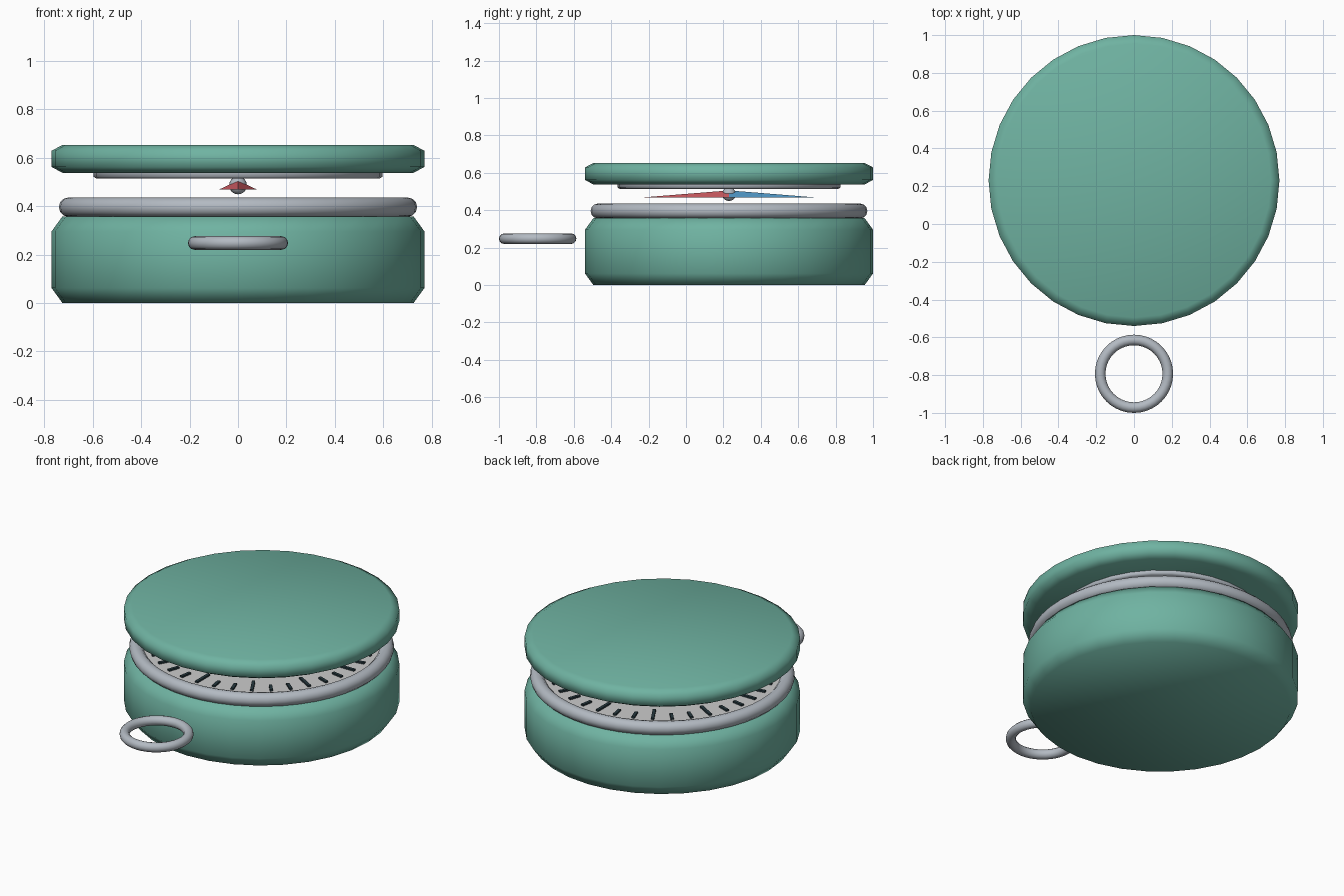
import bpy, bmesh
from math import sin, cos, pi, radians

if "Cube" in bpy.data.objects:
    bpy.data.objects.remove(bpy.data.objects["Cube"])

CY = 0.23  # y of the compass axis


def material(name, rgb):
    m = bpy.data.materials.new(name)
    m.diffuse_color = (*rgb, 1)
    m.use_nodes = True
    m.node_tree.nodes["Principled BSDF"].inputs["Base Color"].default_value = m.diffuse_color
    return m


GREEN = material("green_case", (0.16, 0.45, 0.36))
METAL = material("metal", (0.45, 0.49, 0.54))
FACE = material("dial_face", (0.75, 0.75, 0.73))
DARK = material("tick_dark", (0.02, 0.04, 0.05))
RED = material("needle_red", (0.7, 0.12, 0.14))
BLUE = material("needle_blue", (0.1, 0.38, 0.7))


def finish(ob, name, mat, smooth=True):
    ob.name = name
    ob.data.materials.append(mat)
    if smooth:
        bpy.ops.object.select_all(action='DESELECT')
        bpy.context.view_layer.objects.active = ob
        ob.select_set(True)
        bpy.ops.object.shade_smooth_by_angle(angle=radians(65))
    return ob


def from_bmesh(bm, name, mat, smooth=True):
    bmesh.ops.recalc_face_normals(bm, faces=bm.faces)
    me = bpy.data.meshes.new(name)
    bm.to_mesh(me)
    bm.free()
    ob = bpy.data.objects.new(name, me)
    bpy.context.collection.objects.link(ob)
    return finish(ob, name, mat, smooth)


def turned(name, profile, mat, n=32):
    """Closed solid of revolution from (radius, z) points, bottom to top."""
    bm = bmesh.new()
    rings = [[bm.verts.new((r * cos(2 * pi * i / n), CY + r * sin(2 * pi * i / n), z))
              for i in range(n)] for r, z in profile]
    for a, b in zip(rings, rings[1:]):
        for i in range(n):
            j = (i + 1) % n
            bm.faces.new((a[i], a[j], b[j], b[i]))
    bm.faces.new(rings[0])
    bm.faces.new(rings[-1])
    return from_bmesh(bm, name, mat)


def torus(name, loc, major, minor, seg, mat):
    bpy.ops.mesh.primitive_torus_add(location=loc, major_radius=major, minor_radius=minor,
                                     major_segments=seg, minor_segments=12)
    return finish(bpy.context.object, name, mat)


# Case, lid and the mirror disc under the lid
turned("case", [(0.725, 0), (0.77, 0.062), (0.77, 0.296), (0.725, 0.358)], GREEN)
turned("lid", [(0.725, 0.538), (0.77, 0.562), (0.77, 0.629), (0.725, 0.653)], GREEN)
turned("lid_mirror", [(0.585, 0.514), (0.597, 0.522), (0.597, 0.539)], METAL)

# Bezel, dial and carrying ring
torus("bezel", (0, CY, 0.396), 0.70, 0.04, 48, METAL)
turned("dial", [(0.68, 0.355), (0.68, 0.415)], FACE)
torus("carry_ring", (0, -0.793, 0.248), 0.179, 0.028, 40, METAL)

# Tick marks, every third one longer
bm = bmesh.new()
for i in range(36):
    a = 2 * pi * i / 36
    inner = 0.515 if i % 3 == 0 else 0.565
    corners = []
    for z in (0.41, 0.425):
        for r, t in ((inner, -0.009), (0.635, -0.009), (0.635, 0.009), (inner, 0.009)):
            corners.append(bm.verts.new((r * cos(a) - t * sin(a), CY + r * sin(a) + t * cos(a), z)))
    for f in ((0, 1, 2, 3), (4, 5, 6, 7), (0, 1, 5, 4), (1, 2, 6, 5), (2, 3, 7, 6), (3, 0, 4, 7)):
        bm.faces.new([corners[k] for k in f])
from_bmesh(bm, "dial_ticks", DARK, False)

# Needle halves: flat-bottomed ridged points
for name, s, mat in (("needle_south", -1, RED), ("needle_north", 1, BLUE)):
    bm = bmesh.new()
    for p in ((0, CY + s * 0.47, 0.468), (-0.08, CY, 0.468), (0.08, CY, 0.468), (0, CY, 0.506)):
        bm.verts.new(p)
    bmesh.ops.convex_hull(bm, input=bm.verts)
    from_bmesh(bm, name, mat, False)

# Needle pivot
bpy.ops.mesh.primitive_uv_sphere_add(segments=16, ring_count=8, radius=0.037, location=(0, CY, 0.486))
finish(bpy.context.object, "needle_pivot", METAL)
